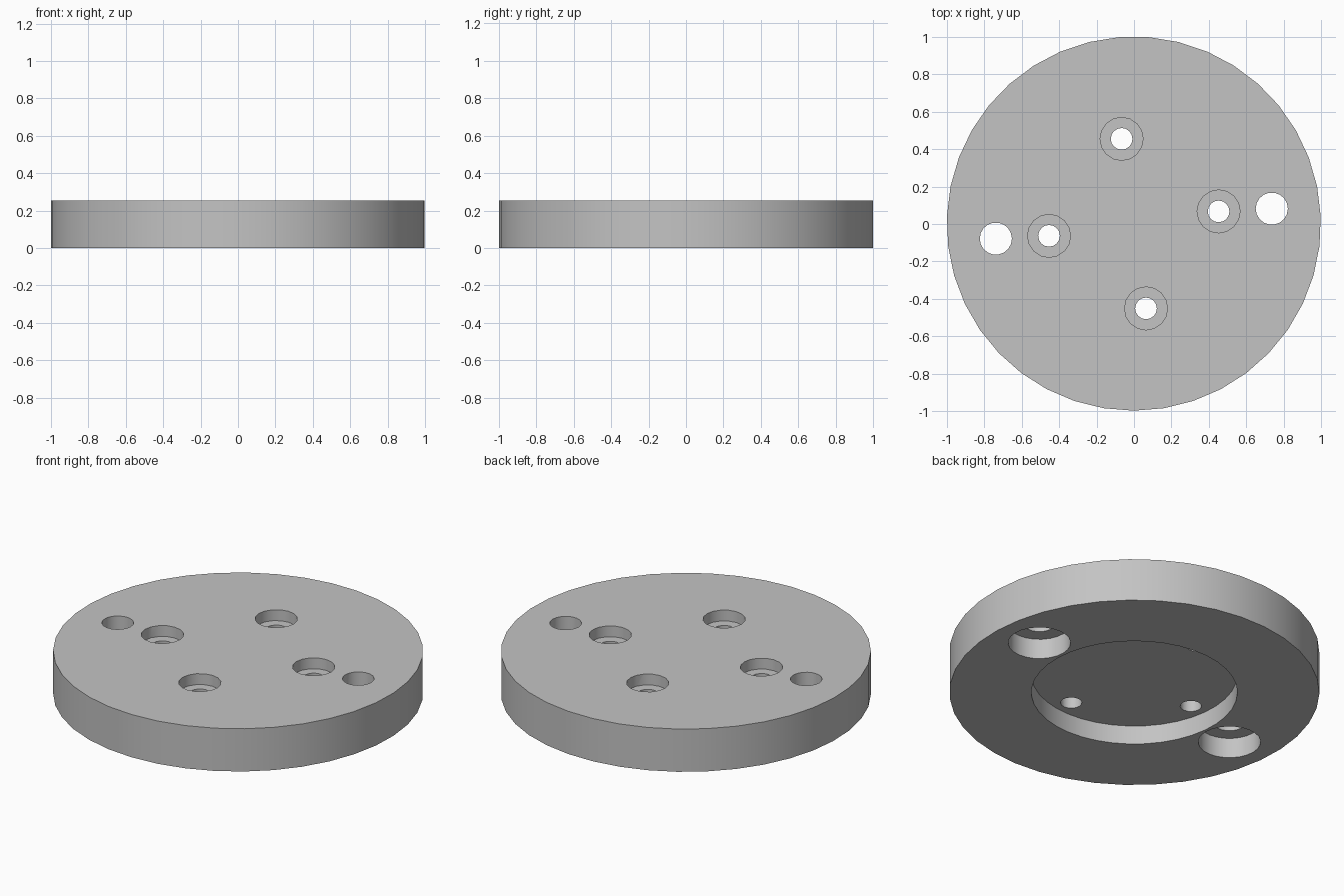
import bpy, bmesh
from math import sin, cos, tau, radians

cube = bpy.data.objects.get("Cube")
if cube:
    bpy.data.objects.remove(cube, do_unlink=True)

HEIGHT = 0.255
CX, CY = -0.001, 0.002          # disc axis, so the bounds stay centred


def cylinder(name, x, y, radius, z0, z1, sides, start=0.0):
    """Closed upright prism whose first corner lies at angle start."""
    bm = bmesh.new()
    ring = [bm.verts.new((x + radius * cos(start + tau * i / sides),
                          y + radius * sin(start + tau * i / sides), z0))
            for i in range(sides)]
    base = bm.faces.new(ring)
    top = bmesh.ops.extrude_face_region(bm, geom=[base])["geom"]
    bmesh.ops.translate(bm, vec=(0, 0, z1 - z0),
                        verts=[v for v in top if isinstance(v, bmesh.types.BMVert)])
    bmesh.ops.recalc_face_normals(bm, faces=bm.faces)
    mesh = bpy.data.meshes.new(name)
    bm.to_mesh(mesh)
    bm.free()
    obj = bpy.data.objects.new(name, mesh)
    bpy.context.collection.objects.link(obj)
    return obj


def polar(radius, degrees):
    return CX + radius * cos(radians(degrees)), CY + radius * sin(radians(degrees))


# Main disc
disc = cylinder("flange_disc", CX, CY, 1.0, 0, HEIGHT, 39, radians(-90))

# Round recess in the underside
cutters = [cylinder("recess_cutter", CX, CY, 0.557, -0.1, 0.112, 39, radians(-90))]

# Four screw holes, counterbored from the top
for i in range(4):
    x, y = polar(0.458, 8.2 + 90 * i)
    cutters.append(cylinder("screw_hole_cutter", x, y, 0.058, -0.1, 0.4, 16))
    cutters.append(cylinder("screw_head_cutter", x, y, 0.115, HEIGHT - 0.065, 0.4, 16))

# Two bolt holes, counterbored from below
for i in range(2):
    x, y = polar(0.742, 6.2 + 180 * i)
    cutters.append(cylinder("bolt_hole_cutter", x, y, 0.086, -0.1, 0.4, 18))
    cutters.append(cylinder("bolt_head_cutter", x, y, 0.169, -0.1, 0.12, 24))

# Cut everything out of the disc
bpy.ops.object.select_all(action='DESELECT')
bpy.context.view_layer.objects.active = disc
disc.select_set(True)
for cutter in cutters:
    cutter.hide_render = True
    mod = disc.modifiers.new("cut", 'BOOLEAN')
    mod.operation = 'DIFFERENCE'
    mod.solver = 'EXACT'
    mod.object = cutter
    bpy.ops.object.modifier_apply(modifier=mod.name)
    bpy.data.objects.remove(cutter, do_unlink=True)

# Plain grey metal
grey = bpy.data.materials.new("grey_metal")
grey.use_nodes = True
colour = (0.55, 0.55, 0.55, 1)
grey.diffuse_color = colour
grey.node_tree.nodes["Principled BSDF"].inputs["Base Color"].default_value = colour
disc.data.materials.clear()
disc.data.materials.append(grey)

bpy.ops.object.shade_smooth_by_angle(angle=radians(30))
